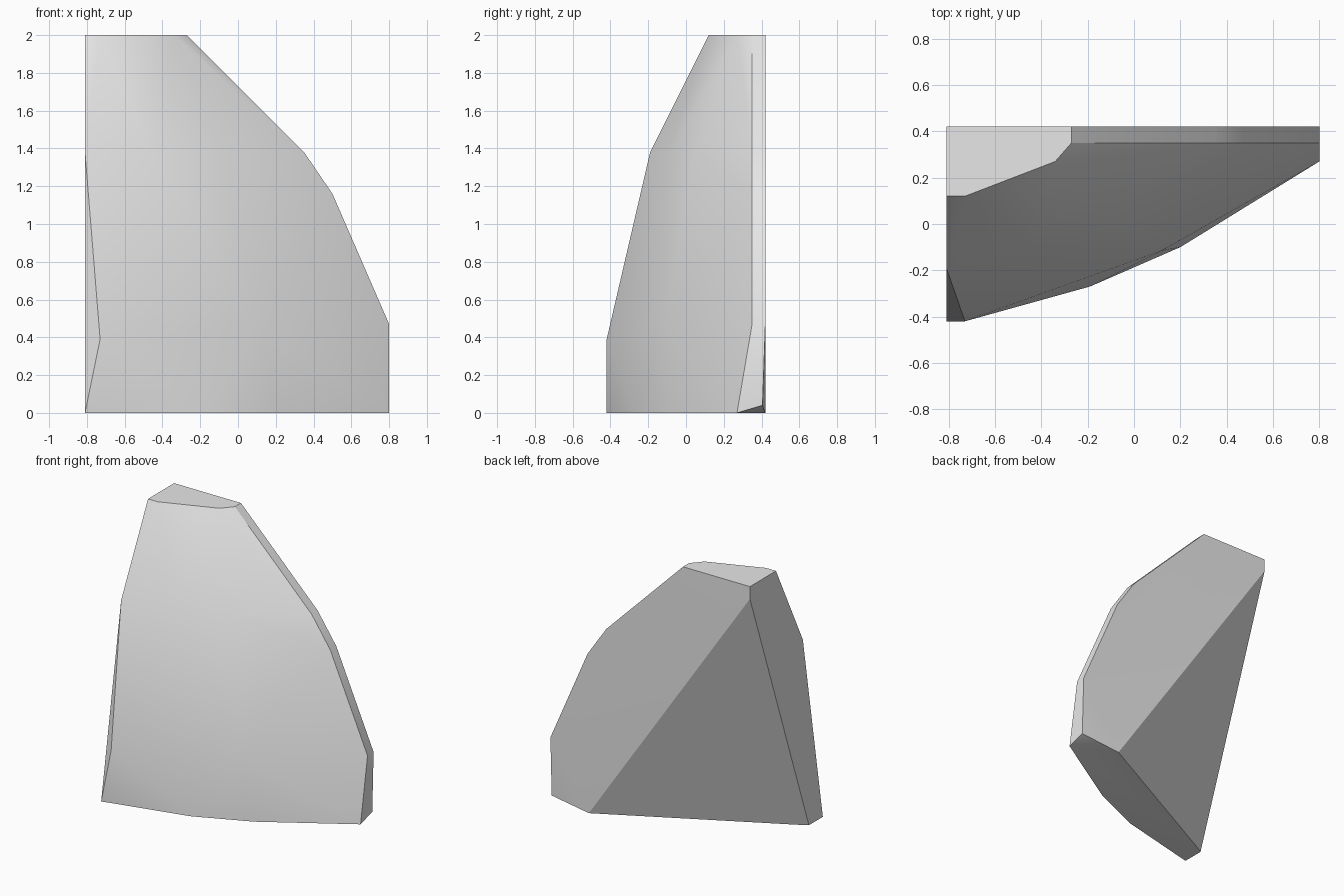
import bpy
import bmesh
import math

cube = bpy.data.objects.get("Cube")
if cube:
    bpy.data.objects.remove(cube, do_unlink=True)

LEFT, RIGHT, BACK, RIM = -0.81, 0.80, 0.42, 0.35

# Curved front: one (x, y) section per height
front_sections = {
    2.0: [(LEFT, 0.12), (-0.73, 0.12), (-0.34, 0.27)],
    1.38: [(LEFT, -0.19), (-0.45, -0.09), (-0.1, 0.05)],
    0.0: [(LEFT, -0.42), (-0.19, -0.27), (0.2, -0.1), (RIGHT, 0.27)],
}
points = [(x, y, z) for z, row in front_sections.items() for x, y in row]
points += [(-0.73, -0.42, 0.39), (0.12, -0.115, 0.45)]

# Thin slanted rim: the same outline at its front and back edges
rim_outline = [(-0.27, 2.0), (0.35, 1.38), (0.5, 1.16), (RIGHT, 0.47)]
points += [(x, y, z) for x, z in rim_outline for y in (RIM, BACK)]

# Flat back, with its lower corner cut away down to the base
points += [(LEFT, BACK, 2.0), (LEFT, BACK, 1.91), (0.49, BACK, 0.0),
           (RIGHT, 0.405, 0.04), (LEFT, -0.26, 0.0), (-0.73, -0.215, 0.0)]

# Close the chunk and merge its flat faces
bm = bmesh.new()
for p in points:
    bm.verts.new(p)
bmesh.ops.convex_hull(bm, input=bm.verts)
loose = [v for v in bm.verts if not v.link_faces]
bmesh.ops.delete(bm, geom=loose, context='VERTS')
bmesh.ops.dissolve_limit(bm, angle_limit=math.radians(1),
                         verts=bm.verts, edges=bm.edges)
bmesh.ops.recalc_face_normals(bm, faces=bm.faces)

mesh = bpy.data.meshes.new("stone_chunk")
bm.to_mesh(mesh)
bm.free()
chunk = bpy.data.objects.new("stone_chunk", mesh)
bpy.context.collection.objects.link(chunk)

# Plain grey surface
grey = bpy.data.materials.new("light_grey")
grey.use_nodes = True
colour = (0.8, 0.8, 0.8, 1.0)
grey.diffuse_color = colour
grey.node_tree.nodes["Principled BSDF"].inputs["Base Color"].default_value = colour
mesh.materials.append(grey)

# Smooth front, crisp edges
bpy.ops.object.select_all(action='DESELECT')
chunk.select_set(True)
bpy.context.view_layer.objects.active = chunk
bpy.ops.object.shade_smooth_by_angle(angle=math.radians(30))
